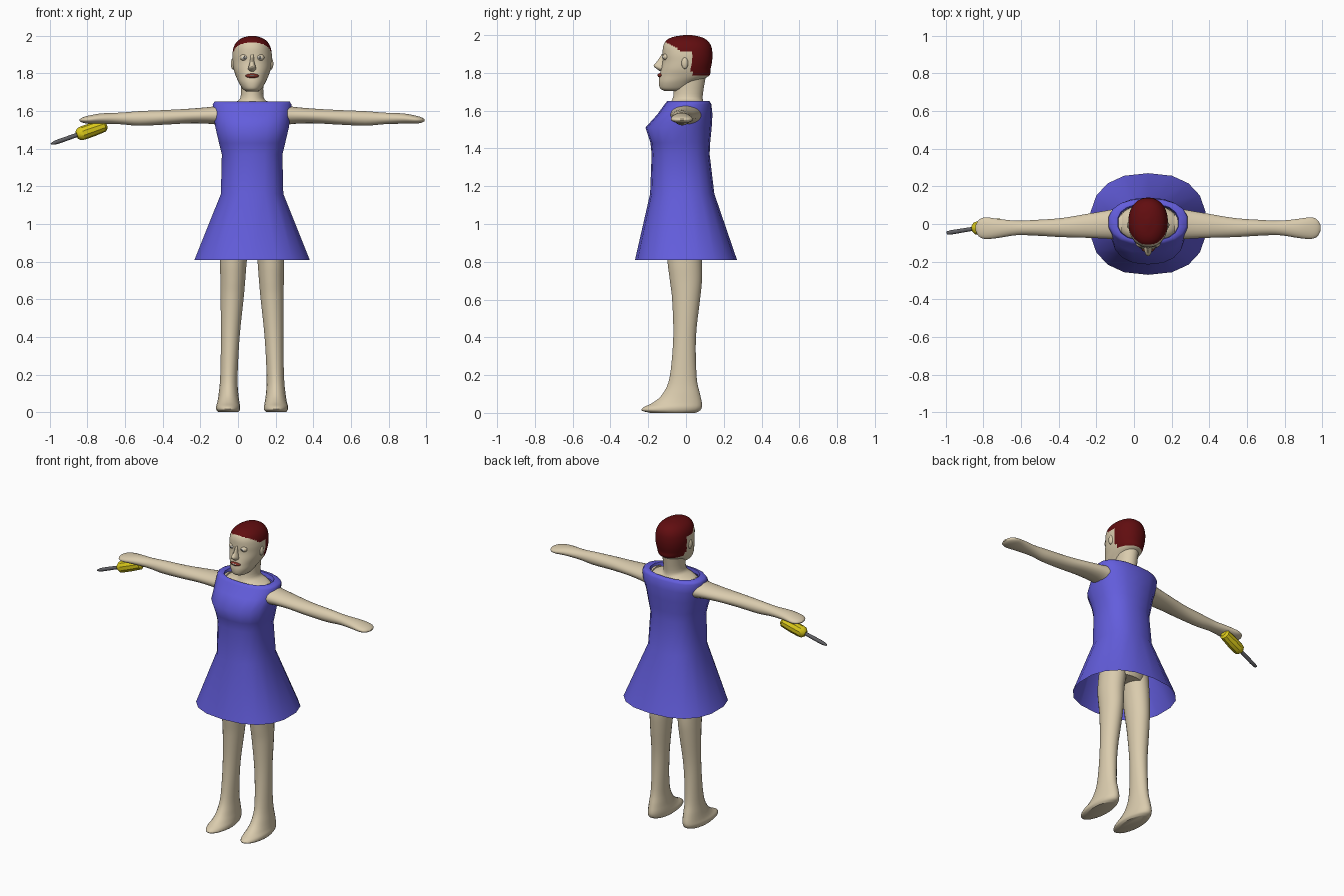
import bpy, bmesh, math
from mathutils import Vector

CX = 0.075  # body centre line


def material(name, rgb):
    m = bpy.data.materials.new(name)
    m.diffuse_color = (*rgb, 1)
    return m


SKIN = material("skin", (0.70, 0.60, 0.42))
BLUE = material("dress_blue", (0.125, 0.11, 0.72))
HAIR = material("hair_dark_red", (0.12, 0.004, 0.005))
YELLOW = material("handle_yellow", (0.70, 0.58, 0.01))
STEEL = material("steel_grey", (0.12, 0.12, 0.13))
WHITE = material("eye_white", (0.75, 0.74, 0.70))
IRIS = material("iris_grey", (0.16, 0.15, 0.13))
LIPS = material("lip_red", (0.22, 0.03, 0.02))


def finish(bm, name, mat, loc=(0, 0, 0), angle=40):
    bmesh.ops.recalc_face_normals(bm, faces=bm.faces)
    me = bpy.data.meshes.new(name)
    bm.to_mesh(me)
    bm.free()
    me.materials.append(mat)
    for p in me.polygons:
        p.use_smooth = True
    me.set_sharp_from_angle(angle=math.radians(angle))
    ob = bpy.data.objects.new(name, me)
    ob.location = loc
    bpy.context.collection.objects.link(ob)
    return ob


def refine(rings, sub):
    """Catmull-Rom interpolation between the key rings."""
    out, last = [], len(rings) - 1
    for i in range(last):
        a, b, c, d = (rings[max(0, min(last, i + k))] for k in (-1, 0, 1, 2))
        for s in range(sub):
            t = s / sub
            out.append([0.5 * (2 * q + (r - p) * t + (2 * p - 5 * q + 4 * r - w) * t * t
                               + (3 * q - p - 3 * r + w) * t ** 3)
                        for p, q, r, w in zip(a, b, c, d)])
    return out + [list(rings[-1])]


def loft(name, rings, mat, n=24, sub=4, axis="z", power=2.0, side=1, caps=True,
         loc=(CX, 0, 0), angle=40):
    """Skin rings given as (position, u_min, u_max, v_min, v_max)."""
    bm = bmesh.new()
    loops = []
    for t, u0, u1, v0, v1 in (refine(rings, sub) if sub > 1 else rings):
        loop = []
        for k in range(n):
            a = 2 * math.pi * (k + 0.5) / n
            c, s = math.cos(a), math.sin(a)
            u = (u0 + u1) / 2 + (u1 - u0) / 2 * math.copysign(abs(c) ** (2 / power), c)
            v = (v0 + v1) / 2 + (v1 - v0) / 2 * math.copysign(abs(s) ** (2 / power), s)
            p = (u * side, v, t) if axis == "z" else (t * side, u, v)
            loop.append(bm.verts.new(p))
        loops.append(loop)
    for A, B in zip(loops, loops[1:]):
        for k in range(n):
            j = (k + 1) % n
            bm.faces.new((A[k], A[j], B[j], B[k]))
    if caps:
        bm.faces.new(loops[0])
        bm.faces.new(loops[-1])
    return finish(bm, name, mat, loc, angle)


def ball(name, centre, size, mat):
    bm = bmesh.new()
    bmesh.ops.create_uvsphere(bm, u_segments=16, v_segments=10, radius=1)
    bmesh.ops.scale(bm, vec=size, verts=bm.verts)
    return finish(bm, name, mat, (CX + centre[0], centre[1], centre[2]))


def sym(rows):
    """Rings symmetric in x: (z, half width, y front, y back)."""
    return [(z, -w, w, f, b) for z, w, f, b in rows]


# Dress: open hem, waist, bust, shoulders, neckline turned inward
loft("dress", sym([(0.81, 0.31, -0.27, 0.27), (1.16, 0.168, -0.19, 0.15),
                   (1.37, 0.163, -0.182, 0.125), (1.43, 0.178, -0.188, 0.128),
                   (1.51, 0.197, -0.215, 0.136), (1.58, 0.208, -0.152, 0.14),
                   (1.635, 0.212, -0.112, 0.134), (1.65, 0.203, -0.10, 0.125),
                   (1.65, 0.163, -0.09, 0.108), (1.625, 0.158, -0.088, 0.10)]),
     BLUE, n=18, sub=1, power=2.4, caps=False, angle=60)

# Torso and neck
loft("torso", sym([(0.90, 0.13, -0.10, 0.09), (1.0, 0.16, -0.13, 0.12),
                   (1.16, 0.145, -0.15, 0.12), (1.37, 0.145, -0.14, 0.105),
                   (1.50, 0.165, -0.15, 0.11), (1.60, 0.165, -0.105, 0.105),
                   (1.635, 0.135, -0.085, 0.098), (1.655, 0.075, -0.075, 0.09),
                   (1.69, 0.06, -0.066, 0.09), (1.78, 0.062, -0.066, 0.105)]),
     SKIN, n=28, sub=3)

# Head, with hair coloured by height and depth
head = loft("head", sym([(1.705, 0.032, -0.115, -0.02), (1.718, 0.05, -0.137, 0.02),
                         (1.75, 0.07, -0.144, 0.06), (1.785, 0.086, -0.14, 0.122),
                         (1.82, 0.098, -0.132, 0.13), (1.86, 0.104, -0.124, 0.138),
                         (1.90, 0.105, -0.124, 0.14), (1.94, 0.098, -0.121, 0.134),
                         (1.97, 0.08, -0.106, 0.115), (1.99, 0.05, -0.07, 0.08),
                         (2.0, 0.012, -0.01, 0.03)]),
            SKIN, n=56, sub=6, power=2.15, angle=60)
head.data.materials.append(HAIR)
for p in head.data.polygons:
    c = p.center
    if c.z > 1.912 + max(0, -c.y - 0.02) * 0.6 or (c.y > 0.03 and c.z > 1.783):
        p.material_index = 1

# Face
loft("nose", sym([(1.81, 0.008, -0.14, -0.11), (1.822, 0.021, -0.156, -0.10),
                  (1.838, 0.019, -0.171, -0.10), (1.865, 0.011, -0.15, -0.10),
                  (1.90, 0.009, -0.128, -0.10)]), SKIN, n=14, sub=3)
ball("lips", (0, -0.13, 1.787), (0.036, 0.021, 0.013), LIPS)
ball("teeth", (0, -0.134, 1.789), (0.024, 0.019, 0.005), WHITE)
for s, side in ((-1, "right"), (1, "left")):
    ball(side + "_eyelid", (s * 0.041, -0.106, 1.885), (0.024, 0.017, 0.018), SKIN)
    ball(side + "_eye", (s * 0.041, -0.109, 1.884), (0.017, 0.017, 0.012), WHITE)
    ball(side + "_iris", (s * 0.041, -0.1205, 1.884), (0.008, 0.007, 0.008), IRIS)
    ball(side + "_ear", (s * 0.101, -0.006, 1.852), (0.012, 0.018, 0.031), SKIN)

    # Arm with mitten hand
    loft(side + "_arm", [(0.14, -0.088, 0.088, 1.515, 1.64), (0.205, -0.08, 0.075, 1.53, 1.625),
                         (0.32, -0.074, 0.055, 1.535, 1.614), (0.46, -0.07, 0.032, 1.528, 1.606),
                         (0.60, -0.062, 0.022, 1.522, 1.60), (0.70, -0.06, 0.018, 1.53, 1.592),
                         (0.80, -0.075, 0.028, 1.533, 1.588), (0.865, -0.08, 0.036, 1.533, 1.577),
                         (0.90, -0.066, 0.022, 1.538, 1.567), (0.917, -0.035, -0.008, 1.547, 1.556)],
         SKIN, axis="x", side=s)

    # Leg with foot
    loft(side + "_leg", [(0.0, 0.075, 0.18, -0.19, 0.05), (0.012, 0.064, 0.19, -0.235, 0.075),
                         (0.03, 0.063, 0.192, -0.225, 0.085), (0.055, 0.067, 0.185, -0.175, 0.085),
                         (0.10, 0.073, 0.178, -0.125, 0.075), (0.19, 0.077, 0.17, -0.087, 0.057),
                         (0.40, 0.066, 0.166, -0.068, 0.053), (0.60, 0.045, 0.168, -0.074, 0.075),
                         (0.70, 0.036, 0.169, -0.086, 0.085), (0.82, 0.026, 0.171, -0.10, 0.085),
                         (0.96, 0.005, 0.16, -0.10, 0.09)], SKIN, side=s)


# Screwdriver under the right hand
def rod(name, rows, mat, n, angle):
    start = Vector((-0.70, 0.0, 1.527))
    ob = loft(name, [(t, -a, a, -b, b) for t, a, b in rows], mat, n=n, sub=1,
              loc=start, angle=angle)
    ob.rotation_mode = "QUATERNION"
    ob.rotation_quaternion = (Vector((-0.994, -0.048, 1.425)) - start).to_track_quat("Z", "Y")


rod("tool_handle", [(0, 0.02, 0.02), (0.012, 0.033, 0.033), (0.08, 0.037, 0.037),
                    (0.135, 0.037, 0.037), (0.155, 0.033, 0.033), (0.168, 0.02, 0.02)],
    YELLOW, 10, 35)
rod("tool_shaft", [(0.16, 0.011, 0.011), (0.27, 0.012, 0.012), (0.295, 0.012, 0.010),
                   (0.315, 0.009, 0.004)], STEEL, 10, 50)
